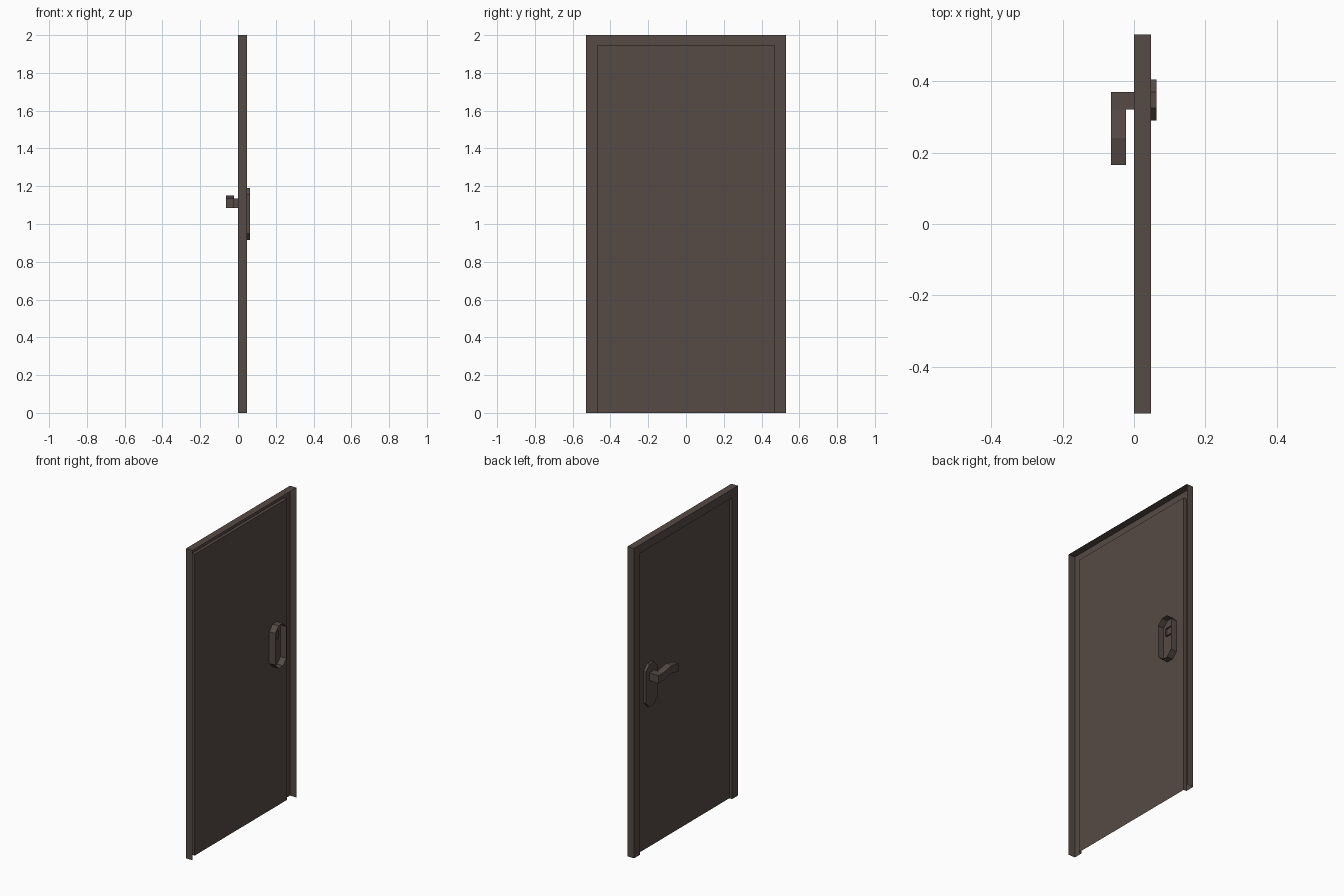
import bpy, bmesh

if "Cube" in bpy.data.objects:
    bpy.data.objects.remove(bpy.data.objects["Cube"])

mat = bpy.data.materials.new("dark_brown")
mat.diffuse_color = (0.092, 0.070, 0.060, 1)
mat.use_nodes = True
mat.node_tree.nodes["Principled BSDF"].inputs["Base Color"].default_value = mat.diffuse_color


def shell(name, rows, closed=True, cap=True, back=None):
    """Skin (outline, x) rows, outlines being (y, z) points; cap the last row.
    back: optional indices of the first row that form a rear cap."""
    bm = bmesh.new()
    rings = [[bm.verts.new((x, y, z)) for y, z in pts] for pts, x in rows]
    n = len(rings[0])
    for a, b in zip(rings, rings[1:]):
        for i in range(n if closed else n - 1):
            j = (i + 1) % n
            bm.faces.new((a[i], a[j], b[j], b[i]))
    if cap:
        bm.faces.new(rings[-1])
    if back:
        bm.faces.new([rings[0][i] for i in reversed(back)])
    me = bpy.data.meshes.new(name)
    bm.to_mesh(me)
    bm.free()
    me.materials.append(mat)
    ob = bpy.data.objects.new(name, me)
    bpy.context.collection.objects.link(ob)
    return ob


def arch(w, h):
    return [(-w, 0), (-w, h), (w, h), (w, 0)]


PANEL_X = 0.02
outer, inner = arch(0.53, 2.0), arch(0.47, 1.945)

# Door frame: open-backed casing (outer wall, front face, reveal)
shell("door_frame", [(outer, 0.047), (outer, 0), (inner, 0), (inner, PANEL_X)],
      closed=False, cap=False)

# Door leaf: thin single sheet
shell("door_panel", [(inner, PANEL_X)])

# Handle plate: hollow elongated octagon passing through the leaf
y0, y1, z0, z1, c = 0.29, 0.405, 0.915, 1.19, 0.035
octagon = [(y0, z0 + c), (y0, z1 - c), (y0 + c, z1), (y1 - c, z1),
           (y1, z1 - c), (y1, z0 + c), (y1 - c, z0), (y0 + c, z0)]
shell("handle_plate", [(octagon, 0.063), (octagon, 0.002)])

# Handle neck: square tube from lever through the leaf
square = [(0.32, 1.085), (0.32, 1.135), (0.37, 1.135), (0.37, 1.085)]
shell("handle_neck", [(square, 0.03), (square, -0.022)], cap=False)

# Handle lever: slightly humped bar
lever = [(0.165, 1.085), (0.165, 1.135), (0.24, 1.15), (0.32, 1.135),
         (0.37, 1.135), (0.37, 1.085), (0.32, 1.085), (0.24, 1.10)]
shell("handle_lever", [(lever, -0.022), (lever, -0.064)], back=[0, 1, 2, 3, 6, 7])
